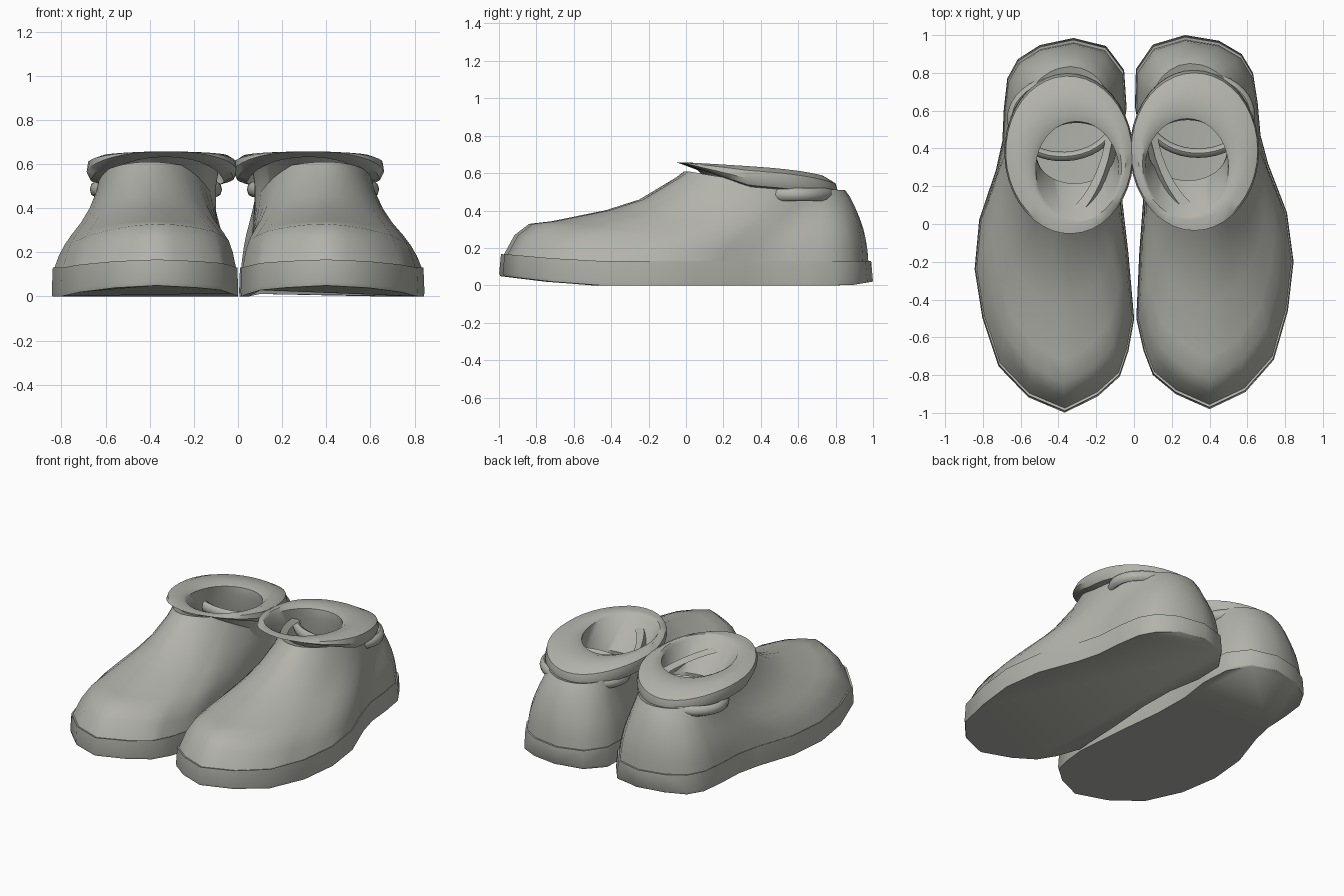
import bpy, bmesh, math
from mathutils import Matrix, Vector

if "Cube" in bpy.data.objects:
    bpy.data.objects.remove(bpy.data.objects["Cube"])

grey = bpy.data.materials.new("warm grey")
grey.diffuse_color = (0.45, 0.45, 0.41, 1)
grey.use_nodes = True
grey.node_tree.nodes["Principled BSDF"].inputs["Base Color"].default_value = grey.diffuse_color

# Sole outline of the shoe on the +x side, from the toe round the outer side
OUTLINE = [(.40, -.98), (.59, -.89), (.74, -.72), (.815, -.46), (.845, -.20), (.81, .06),
           (.71, .32), (.67, .47), (.655, .64), (.63, .80), (.57, .90), (.45, .97),
           (.27, 1.0), (.10, .95), (.01, .82), (.005, .62), (.045, .40), (.05, .15),
           (.028, -.15), (.012, -.50), (.05, -.67), (.10, -.80), (.22, -.90)]

# The second shoe is mirrored and turned a little
MIRROR = (Matrix.Translation((-.008, -.003, 0)) @ Matrix.Rotation(.042, 4, 'Z')
          @ Matrix.Scale(-1, 4, (1, 0, 0)))


def loft(name, rings, cap_first=False, cap_last=False, closed=False, angle=40):
    """Skin rings of points, for both shoes."""
    for side, mat in (("right", Matrix()), ("left", MIRROR)):
        bm = bmesh.new()
        loops = [[bm.verts.new(mat @ Vector(p)) for p in r] for r in rings]
        n = len(loops[0])
        pairs = list(zip(loops, loops[1:]))
        if closed:
            pairs.append((loops[-1], loops[0]))
        for a, b in pairs:
            for i in range(n):
                j = (i + 1) % n
                bm.faces.new((a[i], a[j], b[j], b[i]))
        if cap_first:
            bm.faces.new(loops[0][::-1])
        if cap_last:
            bm.faces.new(loops[-1])
        if side == "left":
            bmesh.ops.reverse_faces(bm, faces=bm.faces[:])
        me = bpy.data.meshes.new(name)
        bm.to_mesh(me)
        bm.free()
        me.materials.append(grey)
        ob = bpy.data.objects.new(f"{name}_{side}", me)
        bpy.context.collection.objects.link(ob)
        bpy.ops.object.select_all(action='DESELECT')
        ob.select_set(True)
        bpy.context.view_layer.objects.active = ob
        bpy.ops.object.shade_smooth_by_angle(angle=math.radians(angle))


def scaled(points, k):
    return [(.38 + (x - .38) * k, y * k) for x, y in points]


def toe_lift(y):
    return max(0, (-y - .55) / .43)


# Sole, raised a little at the toe
def sole_ring(k, z, lift):
    return [(x, y, z + lift * toe_lift(y) + (.02 * max(0, (y - .88) / .12) if z == 0 else 0))
            for x, y in scaled(OUTLINE, k)]


loft("sole", [sole_ring(.995, 0, .05), sole_ring(1, .02, .045),
              sole_ring(.99, .13, .038), sole_ring(.965, .125, .038)],
     cap_first=True, cap_last=True, angle=60)

# Upper: blended front, side and back profiles of (inward step, rise)
FRONT = [(0, 0), (.06, .236), (.14, .37), (.26, .40), (.56, .53), (.75, .66), (.95, .92), (1, 1)]
SIDE = [(0, 0), (.10, .12), (.22, .23), (.38, .35), (.58, .48), (.76, .63), (.92, .82), (1, 1)]
BACK = [(0, 0), (.03, .15), (.09, .30), (.18, .45), (.32, .60), (.50, .75), (.75, .90), (1, 1)]

fine = []
base = scaled(OUTLINE, .975)
for p, q in zip(base, base[1:] + base[:1]):
    fine += [p, ((p[0] + q[0]) / 2, (p[1] + q[1]) / 2)]

upper = [[] for _ in range(9)]
for x, y in fine:
    a = math.atan2((x - .37) / .41, y / .97)
    ty = .43 + .42 * math.cos(a)
    cx = .395 - .11 * ty
    tx = cx + .255 * math.sin(a) * (1 + .15 * math.cos(a))
    tz = .51 + .10 * max(0, (.85 - ty) / .84) ** 1.5
    bz = .128 + .038 * toe_lift(y)
    wf, wb = max(0, -math.cos(a)) ** 1.5, max(0, math.cos(a)) ** 1.5
    for k in range(8):
        s, f = (FRONT[k][i] * wf + BACK[k][i] * wb + SIDE[k][i] * (1 - wf - wb) for i in (0, 1))
        upper[k].append((x + (tx - x) * s, y + (ty - y) * s, bz + (tz - bz) * f))
    upper[8].append((tx + (cx - tx) * .15, ty + (.43 - ty) * .15, tz - .02))
loft("upper", upper, angle=50)


# Ankle collar and the fold under it, made of ellipses
def ellipse(cx, cy, rx, ry, zf, n=40):
    pts = []
    for i in range(n):
        a = 2 * math.pi * i / n
        y = cy - ry * math.cos(a)
        pts.append((cx + rx * math.sin(a), y, zf(y)))
    return pts


def crest(drop):
    def z(y):
        u = max(0, (y + .04) / .84)
        return .66 - .045 * u - .045 * u ** 5 - drop * min(1, max(.05, u * 2.2))
    return z


loft("collar", [ellipse(.32, .41, .28, .37, crest(.115)),
                ellipse(.32, .395, .325, .41, crest(.105)),
                ellipse(.32, .39, .342, .425, crest(.07)),
                ellipse(.32, .39, .335, .41, crest(.025)),
                ellipse(.31, .375, .29, .355, crest(.002)),
                ellipse(.285, .32, .24, .29, crest(.005)),
                ellipse(.28, .30, .22, .258, crest(.025)),
                ellipse(.285, .39, .21, .16, lambda y: .46 + .25 * (y - .23)),
                ellipse(.285, .41, .21, .20, lambda y: .33)], angle=40)

loft("lower_fold", [ellipse(.34, .58, .275 + .025 * math.cos(t), .205 + .025 * math.cos(t),
                            lambda y, t=t: .485 + .035 * math.sin(t))
                    for t in [2 * math.pi * k / 8 for k in range(8)]], closed=True, angle=60)
